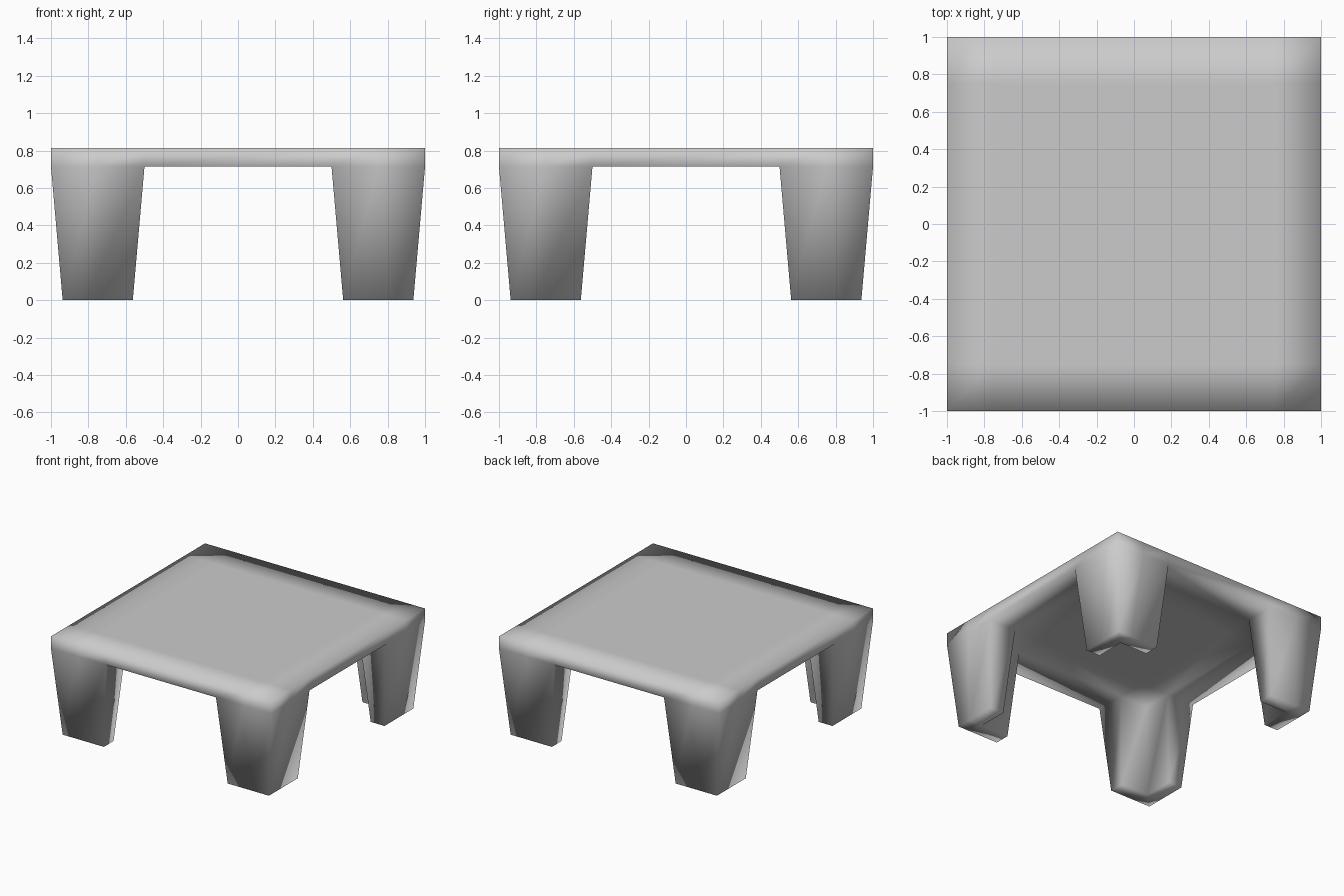
import bpy, bmesh

if "Cube" in bpy.data.objects:
    bpy.data.objects.remove(bpy.data.objects["Cube"])

TOP, UNDER = 0.815, 0.715
LINES = [-1, -0.75, -0.5, 0.5, 0.75, 1]
# where each grid line ends up at the foot of a leg (tapered)
FOOT = {1: 0.9375, 0.75: 0.8125, 0.5: 0.5625}

bm = bmesh.new()

# underside grid, normals down
n = len(LINES)
grid = [[bm.verts.new((x, y, UNDER)) for y in LINES] for x in LINES]
leg_faces, under_faces = [], []
for i in range(n - 1):
    for j in range(n - 1):
        f = bm.faces.new((grid[i][j], grid[i][j + 1], grid[i + 1][j + 1], grid[i + 1][j]))
        under_faces.append(f)
        # L-shaped corner cells become legs
        a, b = min(i, n - 2 - i), min(j, n - 2 - j)
        if a < 2 and b < 2 and a + b < 2:
            leg_faces.append(f)

# tabletop slab: copy of the grid raised, joined by a rim
dup = bmesh.ops.duplicate(bm, geom=under_faces)["geom"]
top_faces = [g for g in dup if isinstance(g, bmesh.types.BMFace)]
for v in (g for g in dup if isinstance(g, bmesh.types.BMVert)):
    v.co.z = TOP
bmesh.ops.reverse_faces(bm, faces=top_faces)
rim = [e for e in bm.edges if e.is_boundary]
bmesh.ops.bridge_loops(bm, edges=rim)

# legs: extrude the L cells down to tapered feet
ext = bmesh.ops.extrude_face_region(bm, geom=leg_faces)["geom"]
for v in (g for g in ext if isinstance(g, bmesh.types.BMVert)):
    for k in (0, 1):
        s = 1 if v.co[k] > 0 else -1
        v.co[k] = s * FOOT[round(abs(v.co[k]), 2)]
    v.co.z = 0
left = [f for f in leg_faces if f.is_valid]
if left:
    bmesh.ops.delete(bm, geom=left, context='FACES')

bmesh.ops.recalc_face_normals(bm, faces=bm.faces)
for f in bm.faces:
    f.smooth = True

mesh = bpy.data.meshes.new("low_table")
bm.to_mesh(mesh)
bm.free()
bpy.context.collection.objects.link(bpy.data.objects.new("low_table", mesh))
